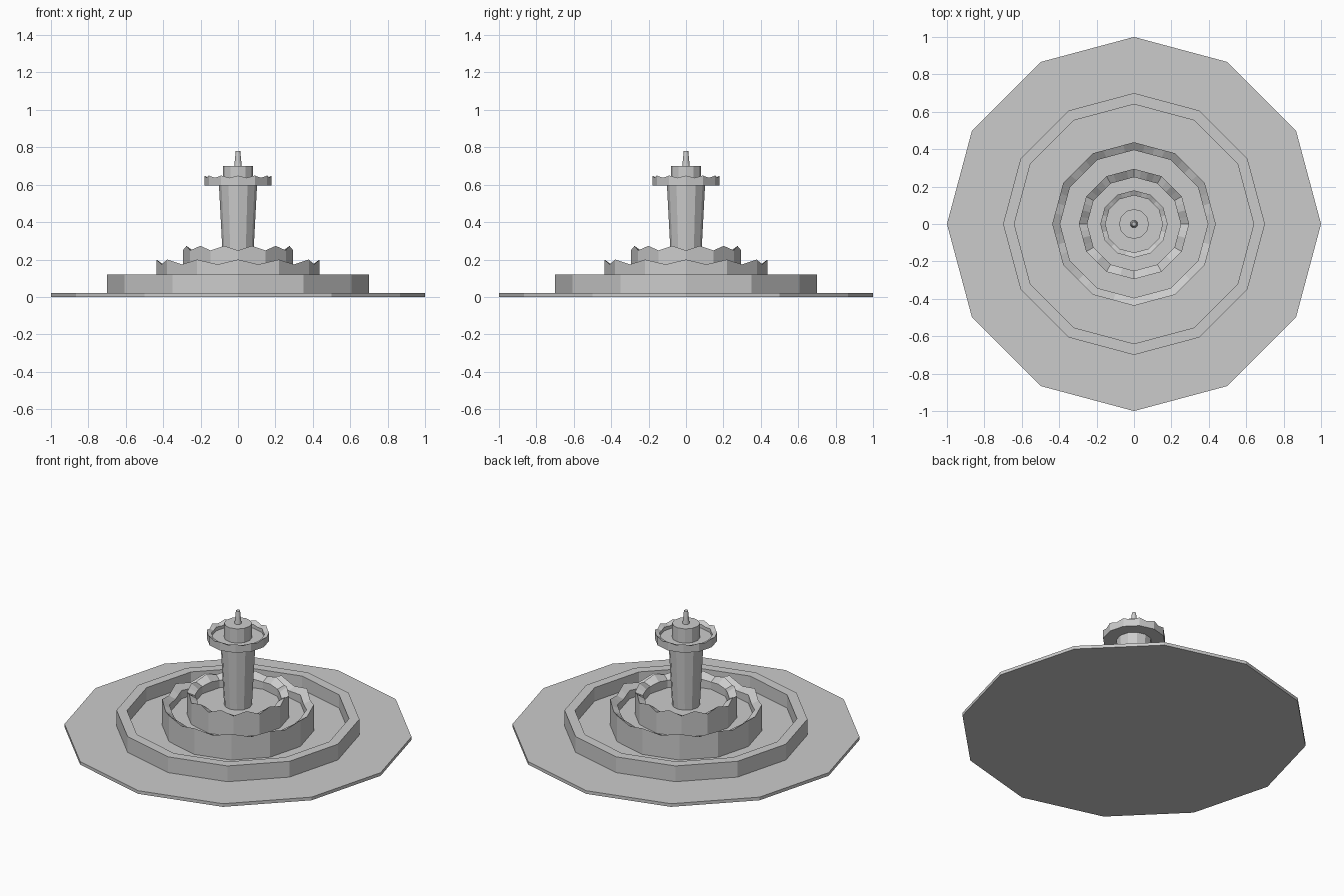
import bpy, bmesh
from math import cos, sin, pi

if "Cube" in bpy.data.objects:
    bpy.data.objects.remove(bpy.data.objects["Cube"])

SIDES = 12


def ring_points(r, z, wave, sub):
    """Points around a 12-sided polygon, each side split into sub pieces; wave scallops the height."""
    pts = []
    for i in range(SIDES):
        a, b = 2 * pi * i / SIDES, 2 * pi * (i + 1) / SIDES
        for k in range(sub):
            t = k / sub
            x = r * (cos(a) * (1 - t) + cos(b) * t)
            y = r * (sin(a) * (1 - t) + sin(b) * t)
            pts.append((x, y, z + wave * cos(2 * pi * t)))
    return pts


def turned(name, profile, sub=1):
    """Solid made from stacked rings (radius, height, wave), capped at both ends."""
    bm = bmesh.new()
    loops = [[bm.verts.new(p) for p in ring_points(r, z, w, sub)] for r, z, w in profile]
    n = SIDES * sub
    for lo, hi in zip(loops, loops[1:]):
        for i in range(n):
            j = (i + 1) % n
            bm.faces.new((lo[i], lo[j], hi[j], hi[i]))
    bm.faces.new(loops[0][::-1])
    bm.faces.new(loops[-1])
    bmesh.ops.recalc_face_normals(bm, faces=bm.faces)
    mesh = bpy.data.meshes.new(name)
    bm.to_mesh(mesh)
    bm.free()
    obj = bpy.data.objects.new(name, mesh)
    bpy.context.collection.objects.link(obj)
    return obj


def basin(name, r_out, r_in, bottom, rim, floor, wave=0.0, drop=0.0, sub=1):
    """Open basin whose rim falls inward by drop and is scalloped on its outer edge."""
    return turned(name, [(r_out, bottom, 0), (r_out, rim, wave),
                         (r_in, rim - drop, wave * 0.4), (r_in, floor, 0)], sub)


# ground paving
turned("paving", [(1.0, 0, 0), (1.0, 0.02, 0)])

# stepped basins
basin("pool_wall", 0.70, 0.64, 0.02, 0.12, 0.035)
basin("lower_tier", 0.437, 0.395, 0.03, 0.187, 0.115, wave=0.013, drop=0.025, sub=4)
basin("middle_tier", 0.295, 0.25, 0.11, 0.261, 0.185, wave=-0.012, drop=0.025, sub=4)

# flared column
turned("column", [(0.08, 0.18, 0), (0.102, 0.60, 0)])

# top bowl, drum and spout
basin("top_bowl", 0.18, 0.153, 0.595, 0.643, 0.61, wave=0.006, drop=0.012, sub=4)
turned("drum", [(0.08, 0.605, 0), (0.08, 0.70, 0)])
turned("spout", [(0.02, 0.70, 0), (0.012, 0.78, 0)])
